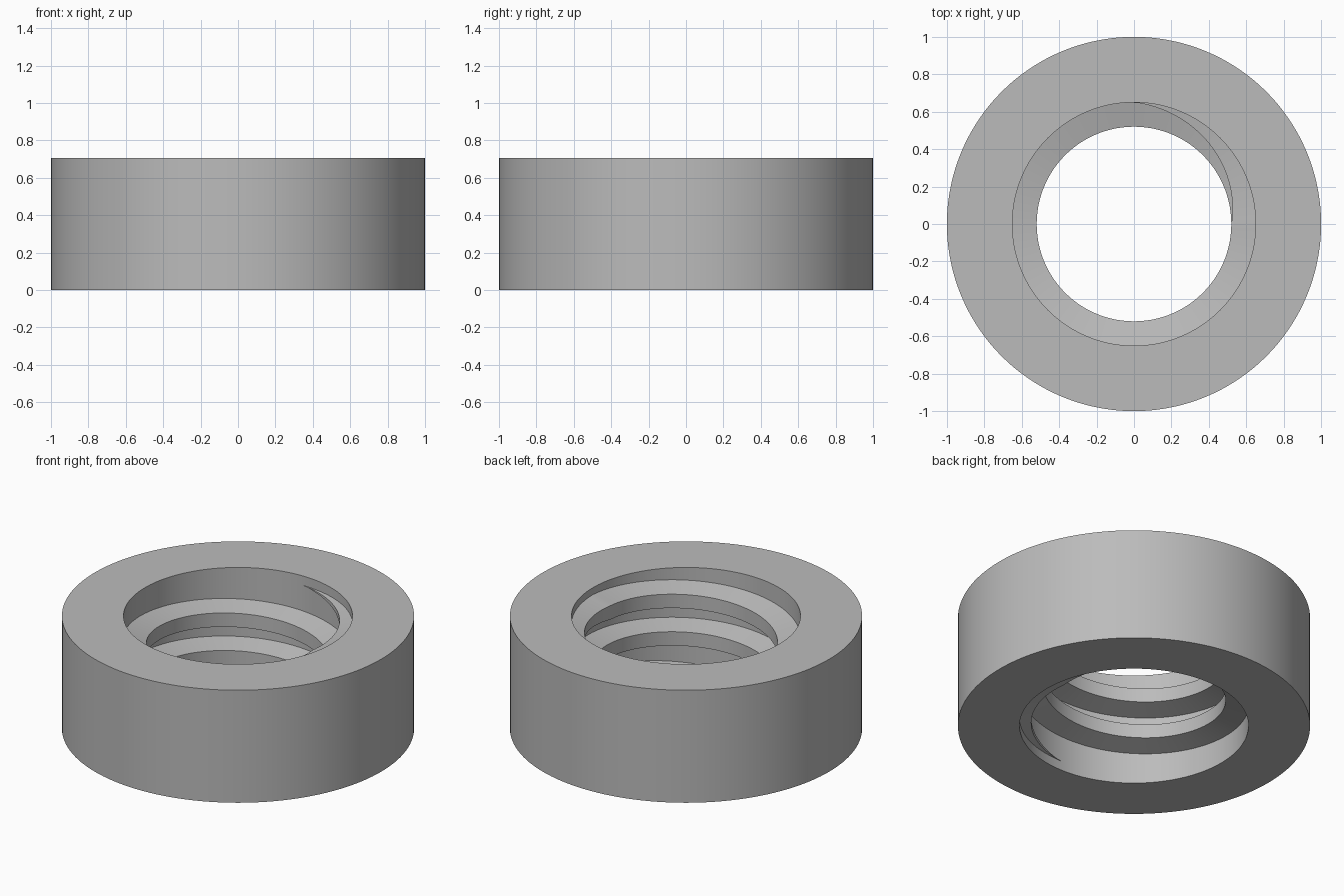
import bpy, bmesh, math

cube = bpy.data.objects.get("Cube")
if cube:
    bpy.data.objects.remove(cube, do_unlink=True)

HEIGHT = 0.705
OUTER, BORE, CREST = 1.0, 0.65, 0.52
PITCH = HEIGHT / 3
CREST_HALF, ROOT_HALF = 0.0435, 0.077
TURNS = 2
SEGMENTS = 144
EMBED = 0.012

grey = bpy.data.materials.new("plain grey")
grey.use_nodes = True
grey.diffuse_color = (0.5, 0.5, 0.5, 1)
grey.node_tree.nodes["Principled BSDF"].inputs["Base Color"].default_value = (0.5, 0.5, 0.5, 1)


def sweep(name, sections, closed):
    """Skin a row of matching cross-sections, given as (angle, [(radius, z), ...])."""
    bm = bmesh.new()
    rings = [[bm.verts.new((r * math.cos(a), r * math.sin(a), z)) for r, z in pts]
             for a, pts in sections]
    pairs = list(zip(rings, rings[1:]))
    if closed:
        pairs.append((rings[-1], rings[0]))
    else:
        bm.faces.new(rings[0])
        bm.faces.new(rings[-1])
    n = len(rings[0])
    for a, b in pairs:
        for i in range(n):
            j = (i + 1) % n
            bm.faces.new((a[i], a[j], b[j], b[i]))
    bmesh.ops.recalc_face_normals(bm, faces=bm.faces)
    mesh = bpy.data.meshes.new(name)
    bm.to_mesh(mesh)
    bm.free()
    mesh.materials.append(grey)
    obj = bpy.data.objects.new(name, mesh)
    bpy.context.collection.objects.link(obj)
    bpy.ops.object.select_all(action='DESELECT')
    obj.select_set(True)
    bpy.context.view_layer.objects.active = obj
    bpy.ops.object.shade_smooth_by_angle(angle=math.radians(30))
    return obj


# Nut body: a plain ring with a straight bore
wall = [(BORE, 0), (OUTER, 0), (OUTER, HEIGHT), (BORE, HEIGHT)]
sweep("nut_body", [(math.tau * i / SEGMENTS, wall) for i in range(SEGMENTS)], True)


# Internal thread: trapezoid ridge that fades to a point over a quarter turn at each end
def thread_section(angle):
    full = TURNS * math.tau
    past_end = max(-angle, angle - full, 0)
    size = max(1 - past_end / (math.pi / 2), 0.02)
    z = PITCH / 2 + PITCH * angle / math.tau
    root, crest = ROOT_HALF * size, CREST_HALF * size
    inner = BORE - (BORE - CREST) * size
    back = BORE + EMBED
    return angle, [(back, z - root), (inner, z - crest), (inner, z + crest), (back, z + root)]


quarter = SEGMENTS // 4
steps = range(-quarter, TURNS * SEGMENTS + quarter + 1)
sweep("internal_thread", [thread_section(math.tau * i / SEGMENTS) for i in steps], False)
